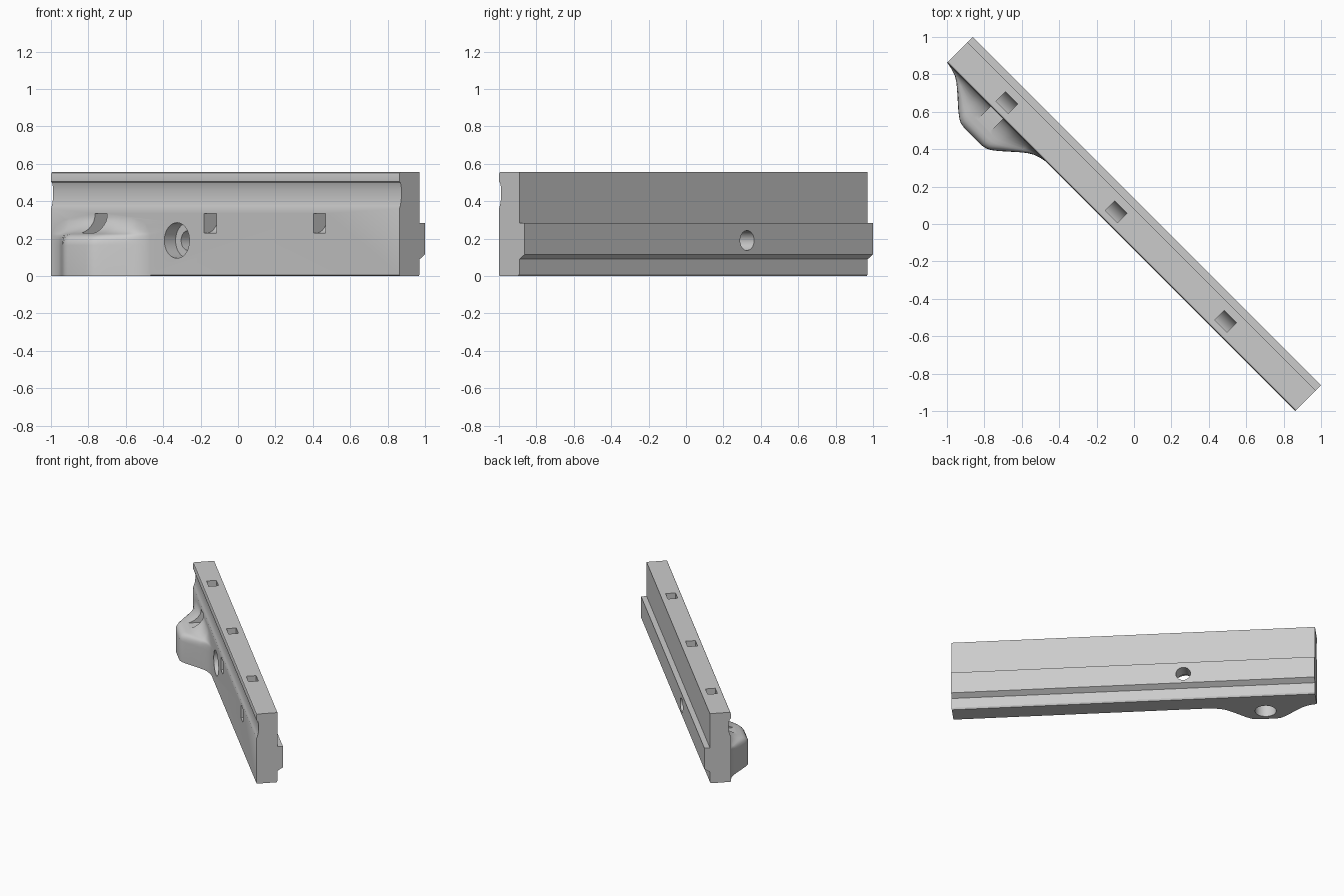
import bpy, bmesh, math
from mathutils import Matrix

cube = bpy.data.objects.get("Cube")
if cube:
    bpy.data.objects.remove(cube)

HALF = 1.317       # half length of the bar
FRONT = -0.097     # front face of the bar
LUG_X = -0.94      # middle of the lug

grey = bpy.data.materials.new("plain grey")
grey.use_nodes = True
grey.diffuse_color = (0.6, 0.6, 0.6, 1)
grey.node_tree.nodes["Principled BSDF"].inputs["Base Color"].default_value = (0.6, 0.6, 0.6, 1)


def make(name, bm):
    bmesh.ops.recalc_face_normals(bm, faces=bm.faces)
    mesh = bpy.data.meshes.new(name)
    bm.to_mesh(mesh)
    bm.free()
    mesh.materials.append(grey)
    obj = bpy.data.objects.new(name, mesh)
    bpy.context.collection.objects.link(obj)
    return obj


def loft(name, rings):
    """Skin a stack of equal closed rings and cap both ends."""
    bm = bmesh.new()
    loops = [[bm.verts.new(p) for p in ring] for ring in rings]
    n = len(loops[0])
    for a, b in zip(loops, loops[1:]):
        for i in range(n):
            j = (i + 1) % n
            bm.faces.new((a[i], a[j], b[j], b[i]))
    bm.faces.new(loops[0])
    bm.faces.new(loops[-1])
    return make(name, bm)


def prism(name, profile, x0, x1):
    return loft(name, [[(x, y, z) for y, z in profile] for x in (x0, x1)])


def cylinder(name, radius, depth, centre, along_y):
    bm = bmesh.new()
    turn = Matrix.Rotation(math.pi / 2, 4, 'X') if along_y else Matrix()
    bmesh.ops.create_cone(bm, cap_ends=True, segments=48, radius1=radius, radius2=radius,
                          depth=depth, matrix=Matrix.Translation(centre) @ turn)
    return make(name, bm)


def combine(target, tool, operation):
    mod = target.modifiers.new("combine", 'BOOLEAN')
    mod.operation = operation
    mod.solver = 'EXACT'
    mod.object = tool
    bpy.context.view_layer.objects.active = target
    bpy.ops.object.modifier_apply(modifier=mod.name)
    bpy.data.objects.remove(tool)


# Bar with a shallow front groove and a back rail
profile = [
    (FRONT + 0.005, 0), (0.05, 0), (0.057, 0.012), (0.057, 0.09),
    (0.097, 0.115), (0.097, 0.283), (0.057, 0.283), (0.057, 0.555),
    (FRONT + 0.009, 0.555), (FRONT + 0.003, 0.551), (FRONT, 0.542), (FRONT, 0.505),
    (-0.088, 0.497), (-0.083, 0.48), (-0.081, 0.455), (-0.081, 0.425),
    (-0.085, 0.395), (-0.09, 0.376), (FRONT, 0.36), (FRONT, 0.005)]
bar = prism("mounting_bar", profile, -HALF, HALF)

# Lug that swells out of the front and fillets into the bar
half = [(0.07, 0.182), (0.095, 0.178), (0.117, 0.167), (0.15, 0.142), (0.24, 0.062),
        (0.27, 0.038), (0.3, 0.02), (0.34, 0.007), (0.376, 0)]
outline = [(-d, p) for d, p in reversed(half)] + half
levels = [(0, 1), (0.165, 1), (0.187, 0.98), (0.205, 0.92), (0.217, 0.83), (0.223, 0.72),
          (0.228, 0.58), (0.236, 0.43), (0.25, 0.27), (0.268, 0.15), (0.29, 0.05), (0.315, 0)]
rings = []
for z, s in levels:
    ring = [(LUG_X + d, FRONT + 0.001 - p * s, z) for d, p in outline]
    rings.append(ring + [(LUG_X + 0.376, -0.05, z), (LUG_X - 0.376, -0.05, z)])
combine(bar, loft("lug", rings), 'UNION')

# Curved channels from the top face out through the front face
arc = [math.radians(a) for a in range(0, 91, 10)]
outer = [(-0.075 + 0.09 * math.cos(a), 0.34 - 0.11 * math.sin(a)) for a in arc]
inner = [(-0.117 + 0.06 * math.cos(a), 0.39 - 0.06 * math.sin(a)) for a in reversed(arc)]
channel = [(0.015, 0.6)] + outer + [(-0.24, 0.23), (-0.24, 0.33)] + inner + [(-0.057, 0.6)]
for i in range(3):
    x = LUG_X + i * 0.827
    combine(bar, prism("channel_cutter", channel, x - 0.046, x + 0.046), 'DIFFERENCE')

# Counterbored bolt hole, and blind hole under the lug
for cutter in (cylinder("bolt_cutter", 0.053, 0.6, (-0.365, 0, 0.19), True),
               cylinder("bore_cutter", 0.095, 0.2, (-0.365, FRONT - 0.015, 0.19), True),
               cylinder("lug_hole_cutter", 0.077, 0.3, (LUG_X, -0.165, 0), False)):
    combine(bar, cutter, 'DIFFERENCE')

# Turn to the diagonal and smooth the curved faces
bar.data.transform(Matrix.Rotation(-math.pi / 4, 4, 'Z'))
bpy.ops.object.select_all(action='DESELECT')
bar.select_set(True)
bpy.context.view_layer.objects.active = bar
bpy.ops.object.shade_smooth_by_angle(angle=math.radians(28))
